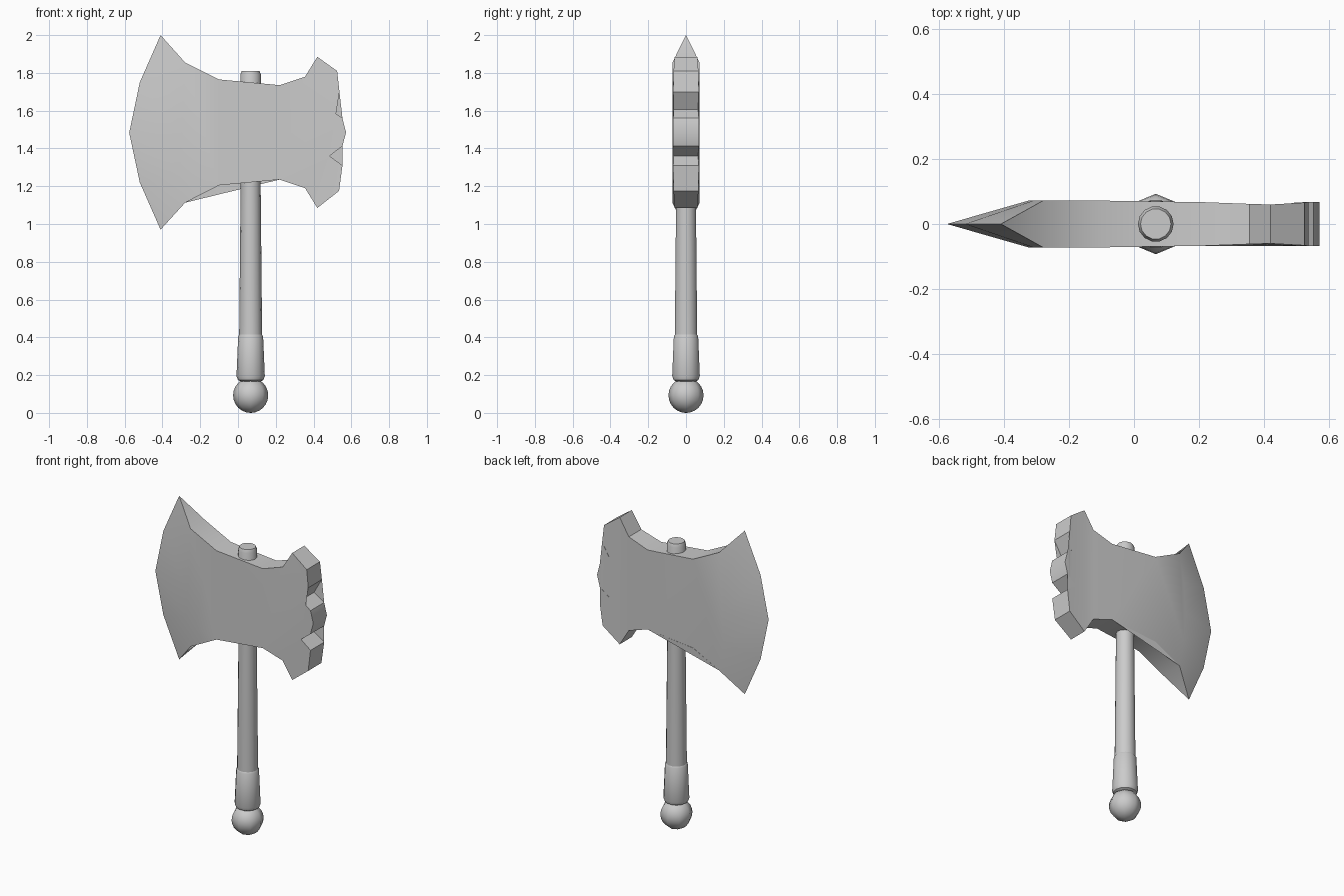
import bpy, bmesh
from math import cos, sin, pi, radians

if "Cube" in bpy.data.objects:
    bpy.data.objects.remove(bpy.data.objects["Cube"])

SHAFT_X = 0.067


def finish(bm, name, angle):
    bmesh.ops.recalc_face_normals(bm, faces=bm.faces)
    mesh = bpy.data.meshes.new(name)
    bm.to_mesh(mesh)
    bm.free()
    obj = bpy.data.objects.new(name, mesh)
    bpy.context.collection.objects.link(obj)
    bpy.ops.object.select_all(action='DESELECT')
    obj.select_set(True)
    bpy.context.view_layer.objects.active = obj
    bpy.ops.object.shade_smooth_by_angle(angle=radians(angle))
    return obj


def lathe(name, profile, sides, angle=40):
    """Closed turned part around the shaft axis; profile is (radius, z)."""
    bm = bmesh.new()
    rings = [[bm.verts.new((SHAFT_X + r * cos(2 * pi * i / sides),
                            r * sin(2 * pi * i / sides), z))
              for i in range(sides)] for r, z in profile]
    for a, b in zip(rings, rings[1:]):
        for i in range(sides):
            j = (i + 1) % sides
            bm.faces.new((a[i], a[j], b[j], b[i]))
    bm.faces.new(rings[0])
    bm.faces.new(rings[-1])
    return finish(bm, name, angle)


# Axe head: thick plate with a decorated back and a wedge-shaped blade
edge = [(-.41, 2.0), (-.52, 1.75), (-.576, 1.483), (-.52, 1.22), (-.41, .97)]
shoulder = [(-.28, 1.855), (-.31, 1.67), (-.325, 1.483), (-.31, 1.29), (-.28, 1.113)]
back = [(-.10, 1.205, .072), (.22, 1.235, .067), (.355, 1.19, .062),
        (.42, 1.085, .06), (.535, 1.175, .066), (.553, 1.31, .068),
        (.485, 1.36, .065), (.553, 1.413, .068), (.572, 1.485, .068),
        (.553, 1.56, .068), (.485, 1.607, .065), (.537, 1.70, .068),
        (.525, 1.81, .066), (.42, 1.885, .06), (.355, 1.78, .062),
        (.22, 1.735, .067), (-.10, 1.765, .072)]
outline = [(x, z, .072) for x, z in shoulder] + back
bm = bmesh.new()
tip = [bm.verts.new((x, 0, z)) for x, z in edge]
sides = []
for s in (-1, 1):
    loop = [bm.verts.new((x, s * t, z)) for x, z, t in outline]
    bm.faces.new(loop)
    for i in range(4):
        bm.faces.new((tip[i], tip[i + 1], loop[i + 1], loop[i]))
    sides.append(loop)
f, b = sides
n = len(f)
for i in range(4, n):
    j = (i + 1) % n
    bm.faces.new((f[i], f[j], b[j], b[i]))
for t, k in ((0, 0), (4, 4)):
    bm.faces.new((tip[t], f[k], b[k]))
bmesh.ops.triangulate(bm, faces=[q for q in bm.faces if len(q.verts) > 4])
finish(bm, "axe_head", 30)

# Tapered shaft, rising through the head
lathe("shaft", [(.061, .38), (.053, 1.2), (.055, 1.79), (.047, 1.81)], 14)

# Grip with a rounded lower lip
lathe("grip", [(.05, .165), (.068, .175), (.075, .195), (.066, .405), (.06, .415)], 14)

# Ball pommel
R = .093
lathe("pommel", [(max(R * sin(pi * k / 12), .002), R - R * cos(pi * k / 12))
                 for k in range(13)], 8, 60)
